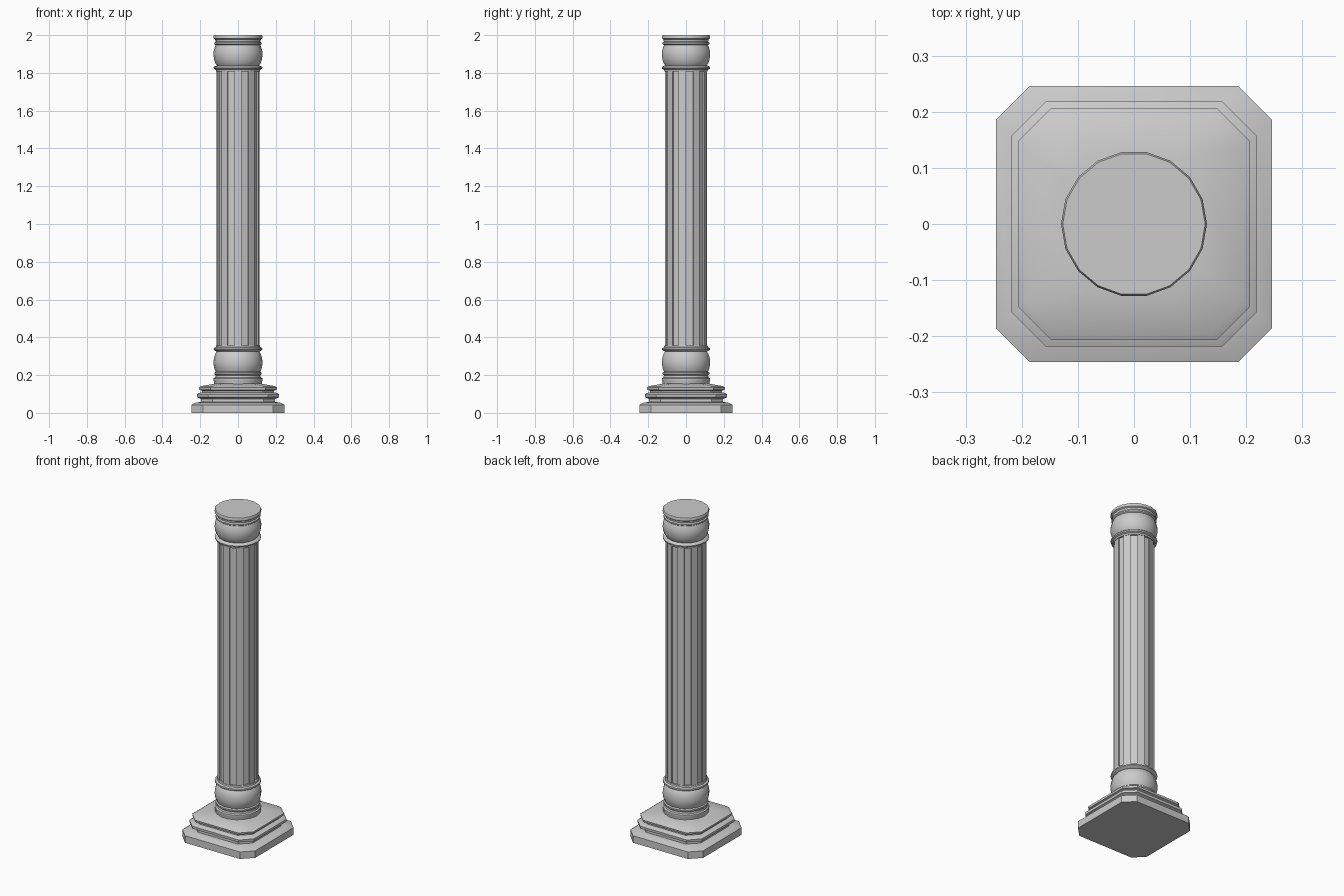
import bpy, bmesh
from math import radians, cos, sin

if "Cube" in bpy.data.objects:
    bpy.data.objects.remove(bpy.data.objects["Cube"])

SIDES = 18
MID = 1.0825  # height about which the two collars mirror


def loft(name, rings, smooth=None):
    """Skin a stack of equal-length point rings, cap both ends."""
    bm = bmesh.new()
    rows = [[bm.verts.new(p) for p in ring] for ring in rings]
    n = len(rows[0])
    for a, b in zip(rows, rows[1:]):
        for i in range(n):
            j = (i + 1) % n
            bm.faces.new((a[i], a[j], b[j], b[i]))
    bm.faces.new(rows[0][::-1])
    bm.faces.new(rows[-1])
    bmesh.ops.recalc_face_normals(bm, faces=bm.faces)
    me = bpy.data.meshes.new(name)
    bm.to_mesh(me)
    bm.free()
    ob = bpy.data.objects.new(name, me)
    bpy.context.collection.objects.link(ob)
    if smooth:
        bpy.ops.object.select_all(action='DESELECT')
        ob.select_set(True)
        bpy.context.view_layer.objects.active = ob
        bpy.ops.object.shade_smooth_by_angle(angle=radians(smooth))
    return ob


def circle(r, z):
    step = radians(360 / SIDES)
    return [(r * cos(i * step), r * sin(i * step), z) for i in range(SIDES)]


def cut_square(h, z, cut):
    c = h - cut
    pts = [(h, -c), (h, c), (c, h), (-c, h), (-h, c), (-h, -c), (-c, -h), (c, -h)]
    return [(x, y, z) for x, y in pts]


def fluted(z):
    # every second facet sits back from its neighbours
    pts = []
    for k in range(SIDES):
        r = 0.105 if k % 2 == 0 else 0.113
        for a in (k, k + 1):
            t = radians(a * 360 / SIDES)
            pts.append((r * cos(t), r * sin(t), z))
    return pts


# stepped base with cut corners
base = [(.246, 0), (.246, .043), (.222, .055), (.195, .058), (.195, .073),
        (.217, .083), (.218, .098), (.205, .106), (.19, .108), (.19, .117),
        (.205, .122), (.207, .134), (.195, .142), (.12, .155)]
loft("stepped_base", [cut_square(h, z, .06 if h > .15 else .04) for h, z in base], 30)

# turned collar, listed from the capital's top down to the shaft
collar = [(.127, 2.0), (.130, 1.994), (.129, 1.982), (.121, 1.977), (.119, 1.966),
          (.125, 1.960), (.125, 1.952), (.118, 1.947), (.125, 1.930), (.129, 1.912),
          (.130, 1.895), (.127, 1.873), (.121, 1.853), (.112, 1.840), (.122, 1.836),
          (.129, 1.830), (.128, 1.822), (.118, 1.817), (.116, 1.808)]
loft("capital", [circle(r, z) for r, z in collar], 40)
foot = [(.128, .145)] + [(r, 2 * MID - z) for r, z in collar]
loft("lower_collar", [circle(r, z) for r, z in foot], 40)

# fluted shaft
loft("fluted_shaft", [fluted(.345), fluted(1.82)])
